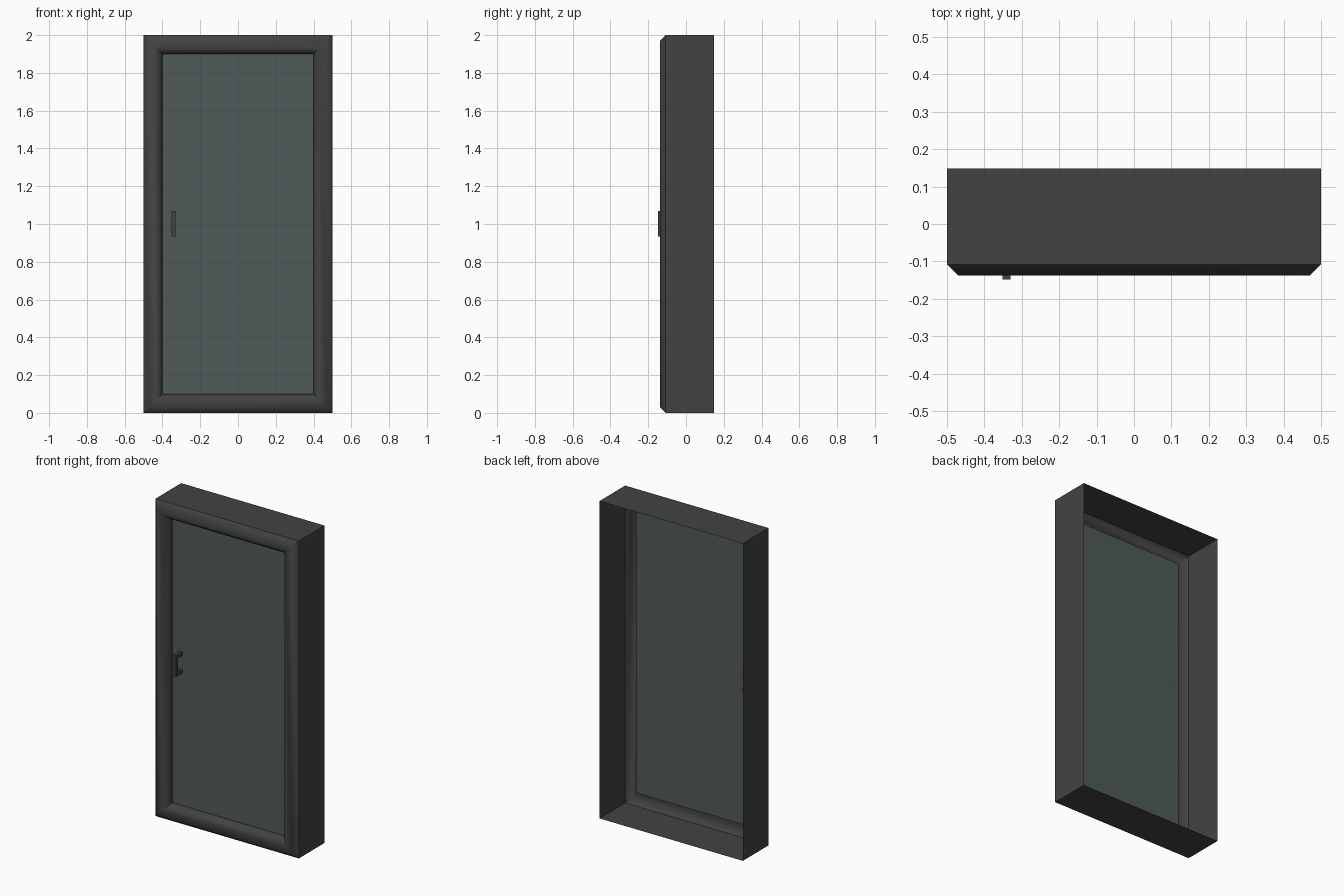
import bpy, bmesh, math

if "Cube" in bpy.data.objects:
    bpy.data.objects.remove(bpy.data.objects["Cube"])

W, H = 0.5, 2.0           # half width, height
BACK, KINK, FRONT, PANE = 0.148, -0.108, -0.138, -0.08


def material(name, color):
    m = bpy.data.materials.new(name)
    m.diffuse_color = color
    m.use_nodes = True
    m.node_tree.nodes["Principled BSDF"].inputs["Base Color"].default_value = m.diffuse_color
    return m


dark = material("dark_metal", (0.055, 0.055, 0.055, 1))
tint = material("tinted_glass", (0.08, 0.105, 0.1, 0.78))


def finish(name, bm, mat):
    me = bpy.data.meshes.new(name)
    bm.to_mesh(me)
    bm.free()
    me.materials.append(mat)
    ob = bpy.data.objects.new(name, me)
    bpy.context.collection.objects.link(ob)
    return ob


def ring(bm, inset, y):
    """Rectangle inset from the outer door outline at depth y."""
    a, lo, hi = W - inset, inset, H - inset
    return [bm.verts.new(p) for p in ((-a, y, lo), (a, y, lo), (a, y, hi), (-a, y, hi))]


def sweep(name, profile, mat):
    """Run an (inset, y) profile around the door with mitred corners."""
    bm = bmesh.new()
    rings = [ring(bm, *p) for p in profile]
    for r, s in zip(rings, rings[1:]):
        for i in range(4):
            j = (i + 1) % 4
            bm.faces.new((r[i], r[j], s[j], s[i]))
    return finish(name, bm, mat)


# open-backed thin casing
sweep("casing", [(0, BACK), (0, KINK)], dark)

# bevelled front moulding with inner lip
mould = sweep("front_moulding", [(0, KINK), (0.03, FRONT), (0.07, FRONT),
                                 (0.10, KINK), (0.10, PANE)], dark)
bpy.context.view_layer.objects.active = mould
mould.select_set(True)
bpy.ops.object.shade_smooth_by_angle(angle=math.radians(50))

# glass pane
bm = bmesh.new()
bm.faces.new(ring(bm, 0.10, PANE))
finish("glass_pane", bm, tint)

# C-shaped pull handle: side profile (y, z) extruded across x
y0, y1, z0, z1, t = -0.148, -0.128, 0.935, 1.07, 0.022
side = [(y0, z0), (PANE, z0), (PANE, z0 + t), (y1, z0 + t),
        (y1, z1 - t), (PANE, z1 - t), (PANE, z1), (y0, z1)]
bm = bmesh.new()
face = bm.faces.new([bm.verts.new((-0.352, y, z)) for y, z in side])
ext = bmesh.ops.extrude_face_region(bm, geom=[face], use_keep_orig=True)
bmesh.ops.translate(bm, vec=(0.022, 0, 0),
                    verts=[v for v in ext["geom"] if isinstance(v, bmesh.types.BMVert)])
bmesh.ops.recalc_face_normals(bm, faces=bm.faces)
finish("pull_handle", bm, dark)
